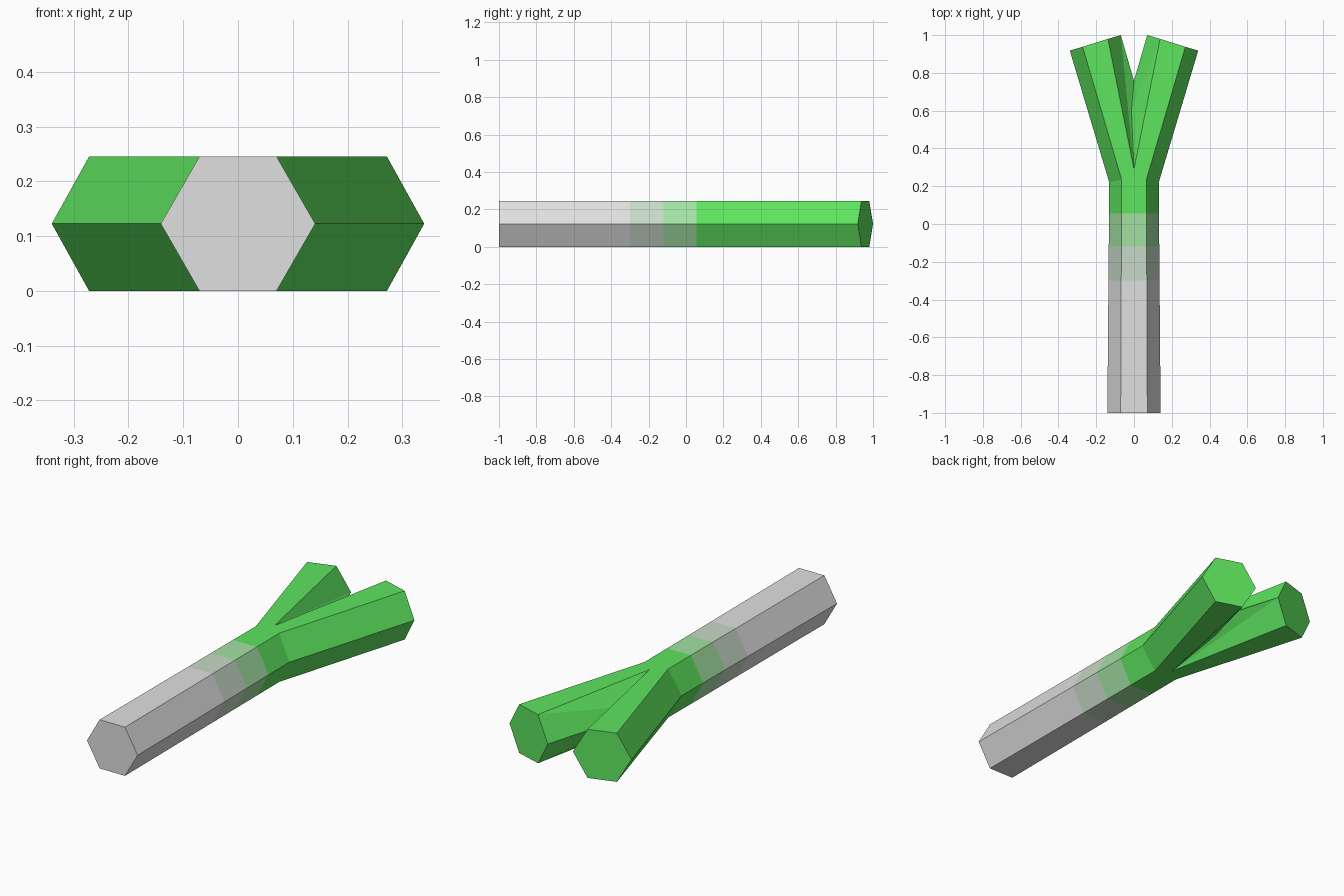
import bpy, bmesh

if "Cube" in bpy.data.objects:
    bpy.data.objects.remove(bpy.data.objects["Cube"])

TOP, MID = 0.245, 0.1225


def material(name, rgb):
    m = bpy.data.materials.new(name)
    m.diffuse_color = (*rgb, 1)
    m.use_nodes = True
    m.node_tree.nodes["Principled BSDF"].inputs["Base Color"].default_value = m.diffuse_color
    return m


grey = material("grey", (0.745, 0.745, 0.745))
pale = material("pale_green", (0.58, 0.70, 0.58))
light = material("light_green", (0.37, 0.75, 0.37))
green = material("green", (0.112, 0.78, 0.112))


def finish(name, bm, mats):
    bmesh.ops.recalc_face_normals(bm, faces=bm.faces[:])
    mesh = bpy.data.meshes.new(name)
    bm.to_mesh(mesh)
    bm.free()
    for m in mats:
        mesh.materials.append(m)
    bpy.context.collection.objects.link(bpy.data.objects.new(name, mesh))


def ring(bm, mid_out, top_out, top_in, mid_in):
    """Hexagon from four (x, y) points, mirrored top to bottom."""
    pts = [(*mid_out, MID), (*top_out, TOP), (*top_in, TOP),
           (*mid_in, MID), (*top_in, 0), (*top_out, 0)]
    return [bm.verts.new(p) for p in pts]


# Stem: slightly tapered hexagonal bar with colour bands
bm = bmesh.new()
rings = []
for y in (-1, -0.3, -0.12, 0.055, 0.22):
    r = 0.141 - 0.01 * (y + 1) / 1.22
    yt = y + (0.015 if y > 0.2 else 0)
    rings.append(ring(bm, (r, y), (r / 2, yt), (-r / 2, yt), (-r, y)))
bm.faces.new(rings[0])
for band, (a, b) in enumerate(zip(rings, rings[1:])):
    for i in range(6):
        j = (i + 1) % 6
        bm.faces.new((a[i], a[j], b[j], b[i])).material_index = band
# crotch triangles between the prongs
for z, i, j in ((TOP, 1, 2), (0, 4, 5)):
    tip = bm.verts.new((0, 0.29, z))
    bm.faces.new((rings[-1][i], rings[-1][j], tip)).material_index = 3
finish("stem", bm, [grey, pale, light, green])

# Two prongs, crossing each other at the fork
for name, s in (("right_prong", 1), ("left_prong", -1)):
    bm = bmesh.new()
    base = ring(bm, (s * 0.131, 0.22), (s * 0.0655, 0.235),
                (0, 0.29), (-s * 0.13, 0.31))
    end = ring(bm, (s * 0.34, 0.918), (s * 0.272, 0.938),
               (s * 0.138, 0.98), (s * 0.07, 1.0))
    bm.faces.new(end)
    for i in range(6):
        j = (i + 1) % 6
        if i in (2, 3):
            # twisted inner faces, split along a diagonal
            t, m = (i, j) if i == 2 else (j, i)
            if s > 0:
                bm.faces.new((end[t], base[m], base[t]))
                bm.faces.new((end[t], end[m], base[m]))
            else:
                bm.faces.new((end[m], base[m], base[t]))
                bm.faces.new((end[t], end[m], base[t]))
        else:
            bm.faces.new((base[i], base[j], end[j], end[i]))
    finish(name, bm, [green])
